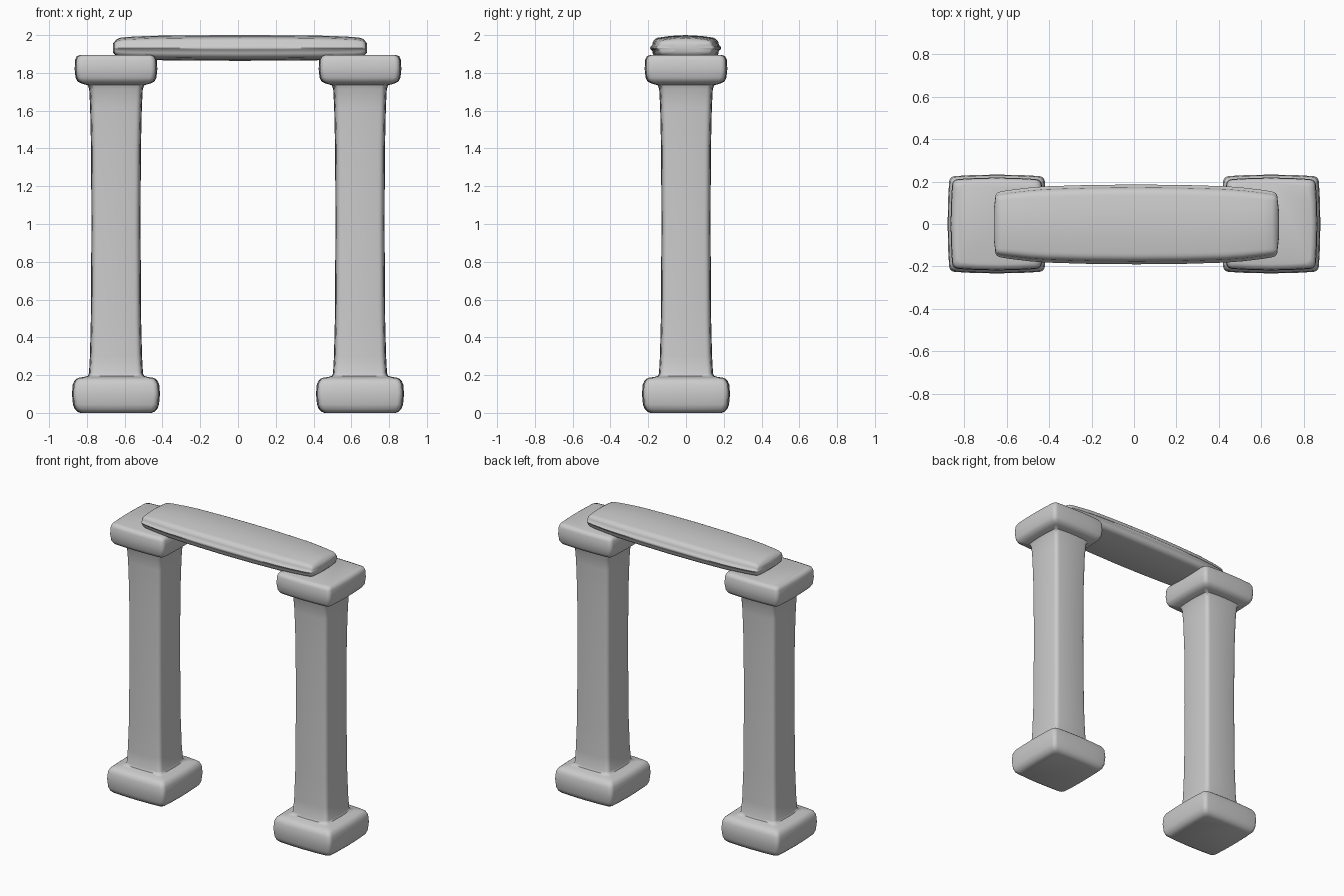
import bpy, bmesh, math
from mathutils import Vector

if "Cube" in bpy.data.objects:
    bpy.data.objects.remove(bpy.data.objects["Cube"])


def section(hu, hv, r, bulge):
    """Rounded rectangle whose sides bow out slightly at the middle."""
    pts = []
    signs = [(1, 1), (-1, 1), (-1, -1), (1, -1)]
    cu, cv = hu - bulge - r, hv - bulge - r
    for i, (su, sv) in enumerate(signs):
        for k in range(6):
            a = math.pi / 2 * (i + k / 5)
            pts.append((su * cu + r * math.cos(a), sv * cv + r * math.sin(a)))
        # bowed points along the side that follows this corner
        for t in (0.6, 0, -0.6):
            b = bulge * (1 - t * t)
            pts.append([(t * cu, hv - bulge + b), (-hu + bulge - b, t * cv),
                        (-t * cu, -hv + bulge - b), (hu - bulge + b, -t * cv)][i])
    return pts


def loft(name, rings, place):
    """Skin a list of (position, half width, half height, radius, bulge)."""
    bm = bmesh.new()
    loops = [[bm.verts.new(place(p, u, v)) for u, v in section(hu, hv, r, b)]
             for p, hu, hv, r, b in rings]
    n = len(loops[0])
    for a, b in zip(loops, loops[1:]):
        for i in range(n):
            j = (i + 1) % n
            bm.faces.new((a[i], a[j], b[j], b[i]))
    bm.faces.new(loops[0][::-1])
    bm.faces.new(loops[-1])
    bmesh.ops.recalc_face_normals(bm, faces=bm.faces)
    me = bpy.data.meshes.new(name)
    bm.to_mesh(me)
    bm.free()
    ob = bpy.data.objects.new(name, me)
    bpy.context.collection.objects.link(ob)
    bpy.ops.object.select_all(action='DESELECT')
    ob.select_set(True)
    bpy.context.view_layer.objects.active = ob
    bpy.ops.object.shade_smooth_by_angle(angle=math.radians(50))
    return ob


# Pillar: base block, waisted shaft and cap block in one profile (z, half width)
profile = [(0, .19), (.007, .205), (.02, .219), (.045, .228), (.1, .233),
           (.15, .229), (.172, .219), (.185, .203), (.19, .17), (.196, .149),
           (.21, .143), (.3, .138), (.5, .133), (1, .130), (1.4, .132),
           (1.62, .137), (1.715, .142), (1.735, .15), (1.743, .18),
           (1.754, .203), (1.775, .214), (1.82, .219), (1.87, .216),
           (1.888, .208), (1.895, .19)]
pillar = loft("pillars", [(z, h, h, .028, .007) for z, h in profile],
              lambda p, u, v: Vector((u + .646, v, p)))

# Second pillar mirrored across the centre
mirror_centre = pillar.modifiers.new("Mirror", 'MIRROR')
mirror_centre.use_axis = (True, False, False)

# Lintel slab: half of the (x, half depth, half height) profile, then reflected
half = [(0, .188, .068), (.22, .186, .067), (.42, .180, .065), (.50, .174, .063),
        (.60, .162, .058), (.64, .155, .053), (.656, .149, .044),
        (.664, .138, .034), (.672, .07, .026)]
slab = [(-x, y, z) for x, y, z in half[:0:-1]] + half
loft("lintel", [(x, y, z, min(.04, z * .6), min(.012, z * .2)) for x, y, z in slab],
     lambda p, u, v: Vector((p + .011, u - .002, v + 1.932)))
